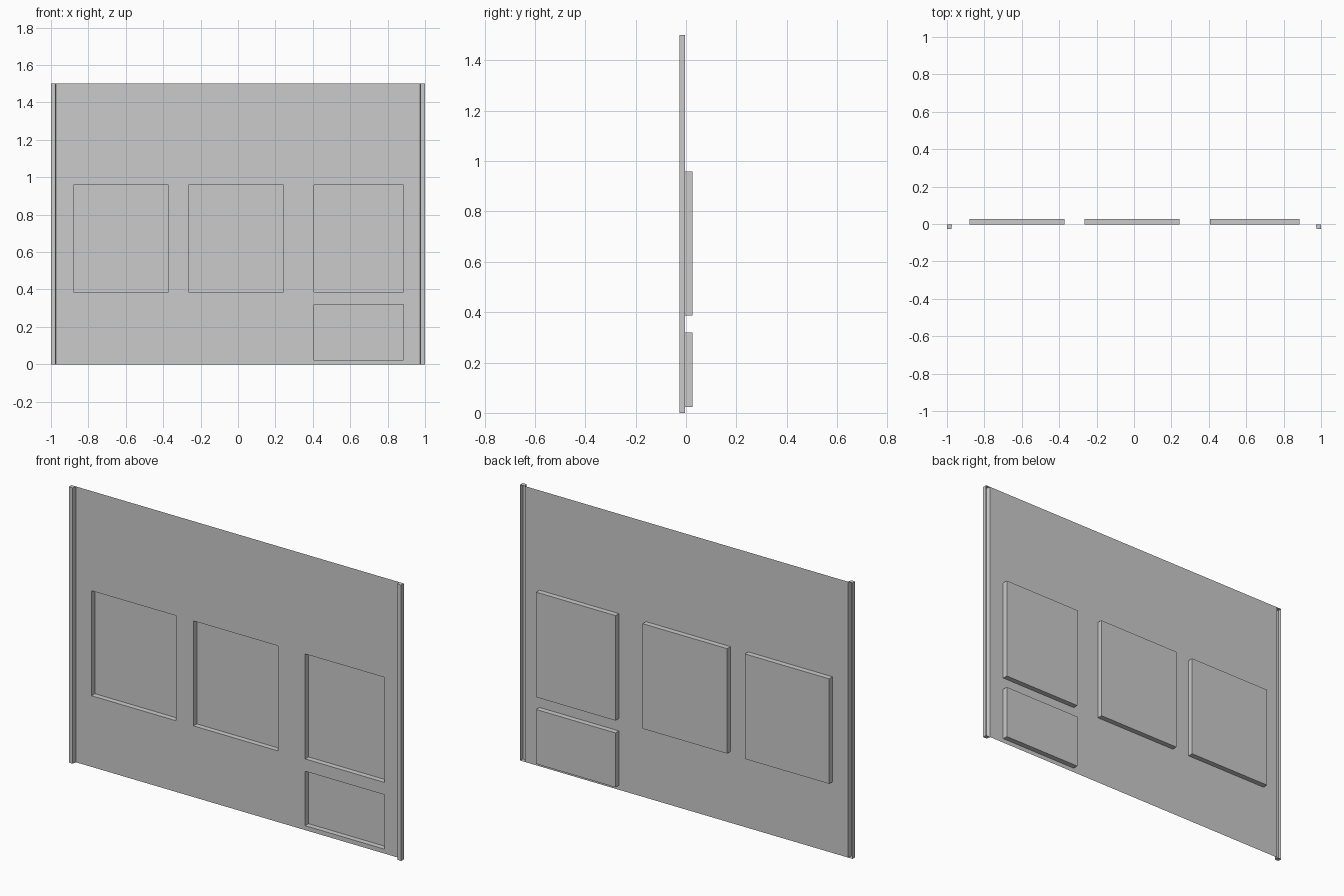
import bpy, bmesh

if "Cube" in bpy.data.objects:
    bpy.data.objects.remove(bpy.data.objects["Cube"])

Y_SHEET, Y_BACK, Y_FRONT = -0.003, 0.026, -0.026
HEIGHT = 1.5
INNER = 0.972  # where the sheet meets the edge channels

# Pressed pockets: x0, x1, z0, z1
POCKETS = [(-0.88, -0.372, 0.387, 0.958),
           (-0.265, 0.243, 0.387, 0.958),
           (0.406, 0.884, 0.387, 0.958),
           (0.406, 0.884, 0.024, 0.32)]


def quad(bm, *pts):
    bm.faces.new([bm.verts.new(p) for p in pts])


def tray(bm, base, plate, y0, y1):
    """Open tray: four walls from base rectangle to a plate rectangle."""
    def ring(r, y):
        x0, x1, z0, z1 = r
        return [(x0, y, z0), (x1, y, z0), (x1, y, z1), (x0, y, z1)]
    a, b = ring(base, y0), ring(plate, y1)
    quad(bm, *b)
    for i in range(4):
        j = (i + 1) % 4
        quad(bm, a[i], a[j], b[j], b[i])


def finish(bm, name):
    bmesh.ops.remove_doubles(bm, verts=bm.verts, dist=1e-5)
    bmesh.ops.recalc_face_normals(bm, faces=bm.faces)
    # Sheet looks towards the front
    if sum(f.normal.y * f.calc_area() for f in bm.faces) > 0:
        bmesh.ops.reverse_faces(bm, faces=bm.faces)
    me = bpy.data.meshes.new(name)
    bm.to_mesh(me)
    bm.free()
    ob = bpy.data.objects.new(name, me)
    bpy.context.collection.objects.link(ob)


# Thin wall sheet with the pockets pressed backwards
bm = bmesh.new()
xs = sorted({-INNER, INNER} | {x for p in POCKETS for x in p[:2]})
zs = sorted({0, HEIGHT} | {z for p in POCKETS for z in p[2:]})
for x0, x1 in zip(xs, xs[1:]):
    for z0, z1 in zip(zs, zs[1:]):
        if (x0, x1, z0, z1) not in POCKETS:
            quad(bm, (x0, Y_SHEET, z0), (x1, Y_SHEET, z0),
                 (x1, Y_SHEET, z1), (x0, Y_SHEET, z1))
for p in POCKETS:
    tray(bm, p, p, Y_SHEET, Y_BACK)
finish(bm, "wall_sheet")

# Edge channels standing forward, open at the back
for side, name in ((-1, "left_edge_channel"), (1, "right_edge_channel")):
    bm = bmesh.new()
    base = (*sorted((side * INNER, side)), 0, HEIGHT)
    plate = (*sorted((side * (INNER + 0.005), side)), 0, HEIGHT)
    tray(bm, base, plate, Y_SHEET, Y_FRONT)
    finish(bm, name)
